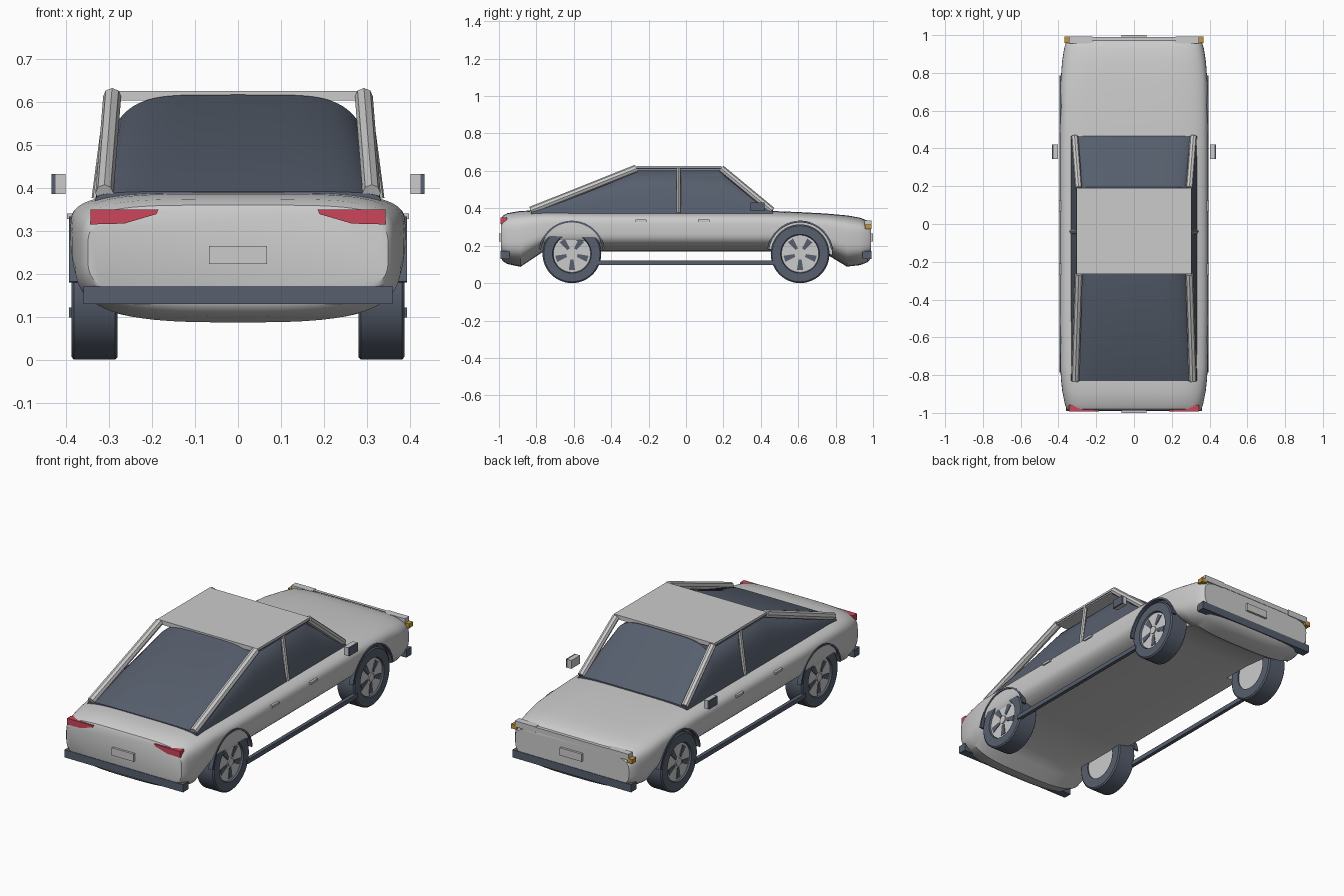
import bpy, bmesh, math
from mathutils import Vector

cube = bpy.data.objects.get("Cube")
if cube:
    bpy.data.objects.remove(cube, do_unlink=True)


def material(name, rgb):
    m = bpy.data.materials.new(name)
    m.use_nodes = True
    m.diffuse_color = (*rgb, 1)
    bsdf = next(n for n in m.node_tree.nodes if n.type == 'BSDF_PRINCIPLED')
    bsdf.inputs["Base Color"].default_value = (*rgb, 1)
    return m


SILVER = material("silver paint", (0.60, 0.60, 0.60))
DARK = material("dark glass and rubber", (0.095, 0.115, 0.155))
RED = material("red lamp", (0.60, 0.06, 0.10))
AMBER = material("amber lamp", (0.55, 0.30, 0.04))


def finish(name, bm, mat, smooth=None):
    bmesh.ops.recalc_face_normals(bm, faces=bm.faces)
    me = bpy.data.meshes.new(name)
    bm.to_mesh(me)
    bm.free()
    ob = bpy.data.objects.new(name, me)
    bpy.context.collection.objects.link(ob)
    me.materials.append(mat)
    if smooth:
        smooth_by_angle(ob, smooth)
    return ob


def activate(ob):
    bpy.ops.object.select_all(action='DESELECT')
    ob.select_set(True)
    bpy.context.view_layer.objects.active = ob


def smooth_by_angle(ob, degrees):
    activate(ob)
    bpy.ops.object.shade_smooth_by_angle(angle=math.radians(degrees))


def box(name, x, y, z, mat):
    bm = bmesh.new()
    bmesh.ops.create_cube(bm, size=1)
    for v in bm.verts:
        v.co = [a + (b - a) * (c + 0.5) for (a, b), c in zip((x, y, z), v.co)]
    return finish(name, bm, mat)


def prism(name, outline, depth, mat):
    """Extrude a closed outline of 3D points along a vector."""
    bm = bmesh.new()
    face = bm.faces.new([bm.verts.new(p) for p in outline])
    ext = bmesh.ops.extrude_face_region(bm, geom=[face])["geom"]
    bmesh.ops.translate(bm, vec=depth, verts=[g for g in ext if isinstance(g, bmesh.types.BMVert)])
    return finish(name, bm, mat)


def beam(name, p, q, r, mat, sides=8, smooth=None):
    p, q = Vector(p), Vector(q)
    bm = bmesh.new()
    bmesh.ops.create_cone(bm, cap_ends=True, segments=sides, radius1=r, radius2=r, depth=(q - p).length)
    rot = (q - p).to_track_quat('Z', 'Y')
    for v in bm.verts:
        v.co = rot @ v.co + (p + q) / 2
    return finish(name, bm, mat, smooth)


def loft(name, rings, mat, smooth, cyclic=False):
    """Skin a row of closed rings; cap the ends unless the row closes on itself."""
    bm = bmesh.new()
    vs = [[bm.verts.new(p) for p in ring] for ring in rings]
    n = len(vs[0])
    pairs = list(zip(vs, vs[1:])) + ([(vs[-1], vs[0])] if cyclic else [])
    for a, b in pairs:
        for i in range(n):
            j = (i + 1) % n
            bm.faces.new((a[i], a[j], b[j], b[i]))
    if not cyclic:
        bm.faces.new(vs[0])
        bm.faces.new(vs[-1])
    return finish(name, bm, mat, smooth)


def power(v, n):
    return math.copysign(abs(v) ** (2 / n), v)


# Body shell: y, half width, top, bottom
STATIONS = [
    (-0.988, 0.350, 0.342, 0.135), (-0.980, 0.357, 0.360, 0.118), (-0.955, 0.366, 0.374, 0.102),
    (-0.885, 0.380, 0.386, 0.087), (-0.82, 0.387, 0.388, 0.13), (-0.76, 0.390, 0.388, 0.17),
    (-0.45, 0.392, 0.386, 0.17), (0.0, 0.392, 0.386, 0.17), (0.45, 0.392, 0.386, 0.17),
    (0.60, 0.391, 0.380, 0.17), (0.75, 0.389, 0.372, 0.155), (0.86, 0.381, 0.362, 0.088),
    (0.93, 0.370, 0.350, 0.096), (0.972, 0.357, 0.333, 0.112), (0.988, 0.345, 0.310, 0.132)]


def body_ring(y, w, top, bottom, n=64):
    zc = bottom + (top - bottom) * 0.52
    ring = []
    for i in range(n):
        a = 2 * math.pi * (i + 0.5) / n
        c, s = math.cos(a), math.sin(a)
        k = 4.6 if s > 0 else 3.2
        h = top - zc if s > 0 else zc - bottom
        ring.append((w * power(c, k), y, zc + h * power(s, k)))
    return ring


body = loft("body_shell", [body_ring(*s) for s in STATIONS], SILVER, None)

# Wheel wells cut out of the shell
WHEEL_Z, WHEEL_Y = 0.157, 0.61
for side in (-1, 1):
    for y in (-WHEEL_Y, WHEEL_Y):
        cutter = beam("wheel_well_cutter", (side * 0.262, y, WHEEL_Z), (side * 0.5, y, WHEEL_Z), 0.172, SILVER, 48)
        cutter.hide_render = True
        mod = body.modifiers.new("wheel_well", 'BOOLEAN')
        mod.operation, mod.solver, mod.object = 'DIFFERENCE', 'EXACT', cutter
        activate(body)
        bpy.ops.object.modifier_apply(modifier=mod.name)
        bpy.data.objects.remove(cutter, do_unlink=True)
smooth_by_angle(body, 35)


# Glasshouse: y, top
def glass_ring(y, top, n=40):
    ring, base = [], 0.365
    for i in range(n + 1):
        a = math.pi * i / n
        z = base + (top - base) * power(math.sin(a), 5)
        ring.append((0.334 * power(math.cos(a), 5) * (1 - 0.15 * (z - base) / 0.25), y, z))
    return ring


loft("glasshouse", [glass_ring(*s) for s in
                    [(-0.83, 0.392), (-0.275, 0.617), (0.195, 0.617), (0.465, 0.392)]], DARK, 30)

# Roof
box("roof_panel", (-0.305, 0.305), (-0.265, 0.19), (0.603, 0.626), SILVER)


# Wheels
def wheel(name, side, y):
    def ring(profile, a):
        return [(side * x, y + r * math.cos(a), WHEEL_Z + r * math.sin(a)) for x, r in profile]
    tyre = [(0.28, 0.10), (0.28, 0.15), (0.286, 0.157), (0.382, 0.157), (0.388, 0.15),
            (0.388, 0.104), (0.376, 0.098)]
    loft(name + "_tyre", [ring(tyre, 2 * math.pi * i / 48) for i in range(48)], DARK, 35, True)
    beam(name + "_rim", (side * 0.286, y, WHEEL_Z), (side * 0.379, y, WHEEL_Z), 0.1, SILVER, 40, 35)
    beam(name + "_hub", (side * 0.378, y, WHEEL_Z), (side * 0.385, y, WHEEL_Z), 0.022, SILVER, 20, 35)
    for k in range(5):
        a = math.radians(54 + 72 * k)
        corners = [(0.03, -0.008), (0.088, -0.017), (0.088, 0.017), (0.03, 0.008)]
        prism(f"{name}_rim_slot_{k + 1}",
              [(side * 0.378, y + u * math.cos(a) - v * math.sin(a), WHEEL_Z + u * math.sin(a) + v * math.cos(a))
               for u, v in corners], (side * 0.004, 0, 0), DARK)
    # Dark trim around the arch
    trim = [(0.37, 0.167), (0.37, 0.177), (0.394, 0.177), (0.394, 0.167)]
    loft(name + "_arch_trim", [ring(trim, math.radians(8 + 164 * i / 28)) for i in range(29)], DARK, 35)


for side, tag in ((1, "left"), (-1, "right")):
    def sx(a, b):
        return (min(side * a, side * b), max(side * a, side * b))

    wheel(f"{tag}_front_wheel", side, -WHEEL_Y)
    wheel(f"{tag}_back_wheel", side, WHEEL_Y)

    # Roof pillars
    beam(f"{tag}_long_pillar", (side * 0.311, -0.83, 0.388), (side * 0.293, -0.265, 0.613), 0.021, SILVER)
    beam(f"{tag}_short_pillar", (side * 0.314, 0.46, 0.388), (side * 0.293, 0.188, 0.613), 0.019, SILVER)
    beam(f"{tag}_middle_pillar", (side * 0.329, -0.04, 0.375), (side * 0.298, -0.04, 0.612), 0.012, SILVER)
    beam(f"{tag}_roof_rail", (side * 0.298, -0.265, 0.612), (side * 0.298, 0.188, 0.612), 0.009, DARK)

    # Side trim
    box(f"{tag}_sill_bar", sx(0.374, 0.394), (-0.48, 0.48), (0.098, 0.122), DARK)
    for label, y in (("front", -0.24), ("back", 0.095)):
        box(f"{tag}_{label}_door_handle", sx(0.38, 0.398), (y - 0.03, y + 0.03), (0.328, 0.34), SILVER)
    box(f"{tag}_mirror_case", sx(0.402, 0.425), (0.345, 0.42), (0.386, 0.432), SILVER)
    box(f"{tag}_mirror_face", sx(0.425, 0.434), (0.345, 0.42), (0.386, 0.432), DARK)

    # Lamps
    lamp = [(0.343, 0.35), (0.185, 0.35), (0.19, 0.339), (0.265, 0.317), (0.343, 0.315)]
    prism(f"{tag}_red_lamp", [(side * x, -0.992, z) for x, z in lamp], (0, 0.034, 0), RED)
    box(f"{tag}_head_lamp", sx(0.22, 0.345), (0.955, 0.992), (0.302, 0.335), SILVER)
    box(f"{tag}_amber_lamp", sx(0.335, 0.368), (0.958, 0.992), (0.288, 0.312), AMBER)

# Bumpers, plates and lamp bar
for label, d in (("front", -1), ("back", 1)):
    box(f"{label}_bumper", (-0.36, 0.36), sorted((d * 0.945, d * 0.991)), (0.13, 0.172), DARK)
    box(f"{label}_plate", (-0.067, 0.067), sorted((d * 0.985, d * 1.0)), (0.223, 0.265), SILVER)
box("lamp_bar", (-0.34, 0.34), (0.972, 0.99), (0.306, 0.332), SILVER)
